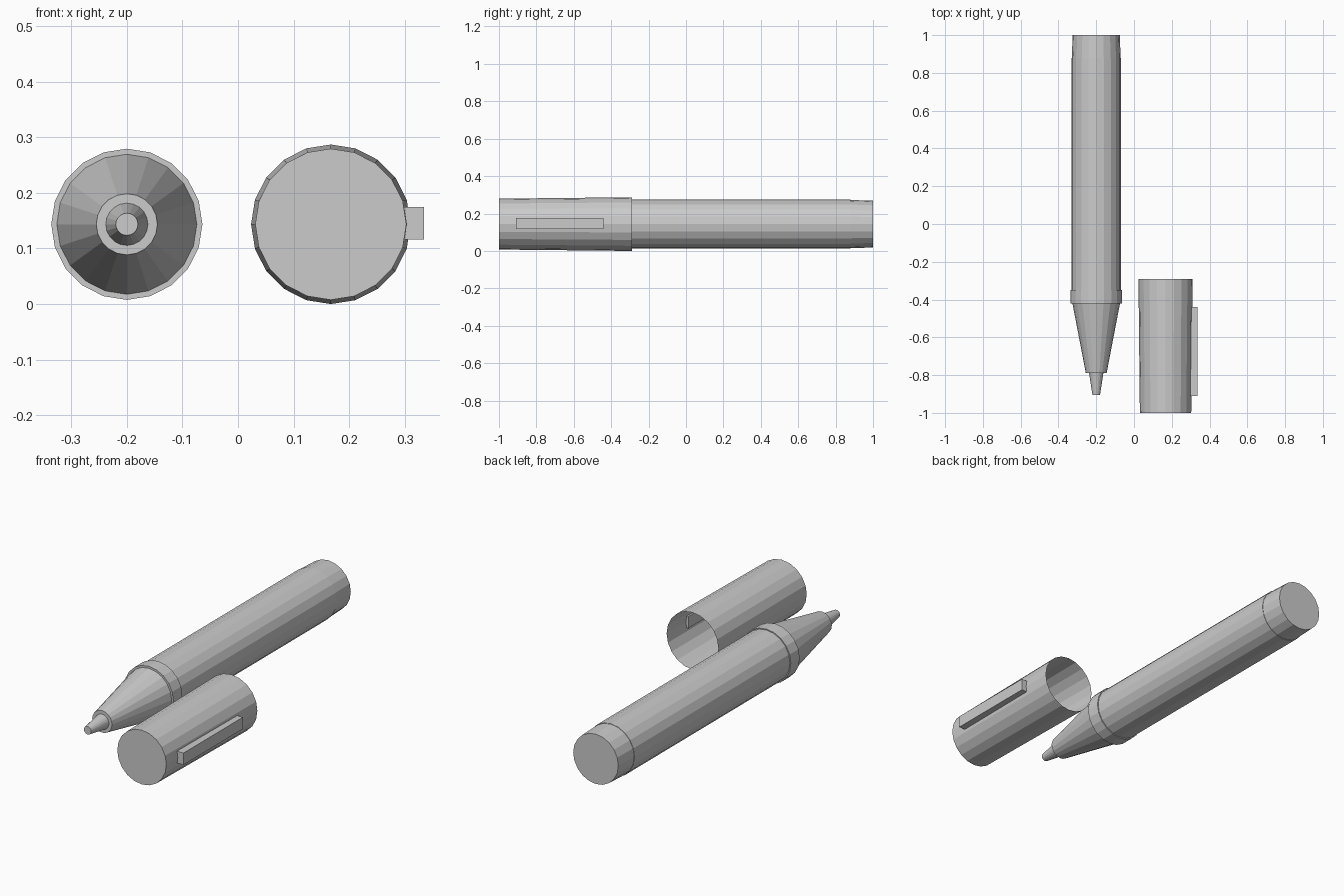
import bpy, bmesh, math

SIDES = 20
AXIS_Z = 0.1435

cube = bpy.data.objects.get("Cube")
if cube:
    bpy.data.objects.remove(cube, do_unlink=True)

grey = bpy.data.materials.new("plain grey")
grey.use_nodes = True
colour = (0.6, 0.6, 0.6, 1)
grey.diffuse_color = colour
grey.node_tree.nodes["Principled BSDF"].inputs["Base Color"].default_value = colour


def finish(name, bm):
    bmesh.ops.recalc_face_normals(bm, faces=bm.faces[:])
    mesh = bpy.data.meshes.new(name)
    bm.to_mesh(mesh)
    bm.free()
    mesh.materials.append(grey)
    obj = bpy.data.objects.new(name, mesh)
    bpy.context.collection.objects.link(obj)
    return obj


def turned(name, x, profile, cap_front=True, cap_back=True):
    """Faceted tube along y from (y, radius) pairs, ordered front to back."""
    bm = bmesh.new()
    rings = []
    for y, r in profile:
        ring = []
        for i in range(SIDES):
            a = math.tau * i / SIDES
            ring.append(bm.verts.new((x + r * math.cos(a), y, AXIS_Z + r * math.sin(a))))
        rings.append(ring)
    for near, far in zip(rings, rings[1:]):
        for i in range(SIDES):
            j = (i + 1) % SIDES
            bm.faces.new((near[i], near[j], far[j], far[i]))
    if cap_front:
        bm.faces.new(rings[0])
    if cap_back:
        bm.faces.new(rings[-1])
    return finish(name, bm)


def box(name, low, high):
    bm = bmesh.new()
    bmesh.ops.create_cube(bm, size=1)
    for v in bm.verts:
        v.co = [(a + b) / 2 + c * (b - a) for a, b, c in zip(low, high, v.co)]
    return finish(name, bm)


# Pen: writing tip, tapered grip, collar, barrel and end plug
PEN_X = -0.2
turned("writing_tip", PEN_X, [(-0.905, 0.02), (-0.79, 0.038)])
turned("tapered_grip", PEN_X, [(-0.79, 0.055), (-0.42, 0.126)])
turned("collar", PEN_X, [(-0.42, 0.136), (-0.35, 0.136)])
turned("barrel", PEN_X, [(-0.35, 0.131), (0.88, 0.131)])
turned("end_plug", PEN_X, [(0.88, 0.129), (1.0, 0.125)])

# Thin hollow cap, open towards the back, with its side clip
turned("cap", 0.167, [(-1.0, 0.136), (-0.29, 0.1435)], cap_back=False)
box("cap_clip", (0.295, -0.91, 0.116), (0.335, -0.44, 0.175))
